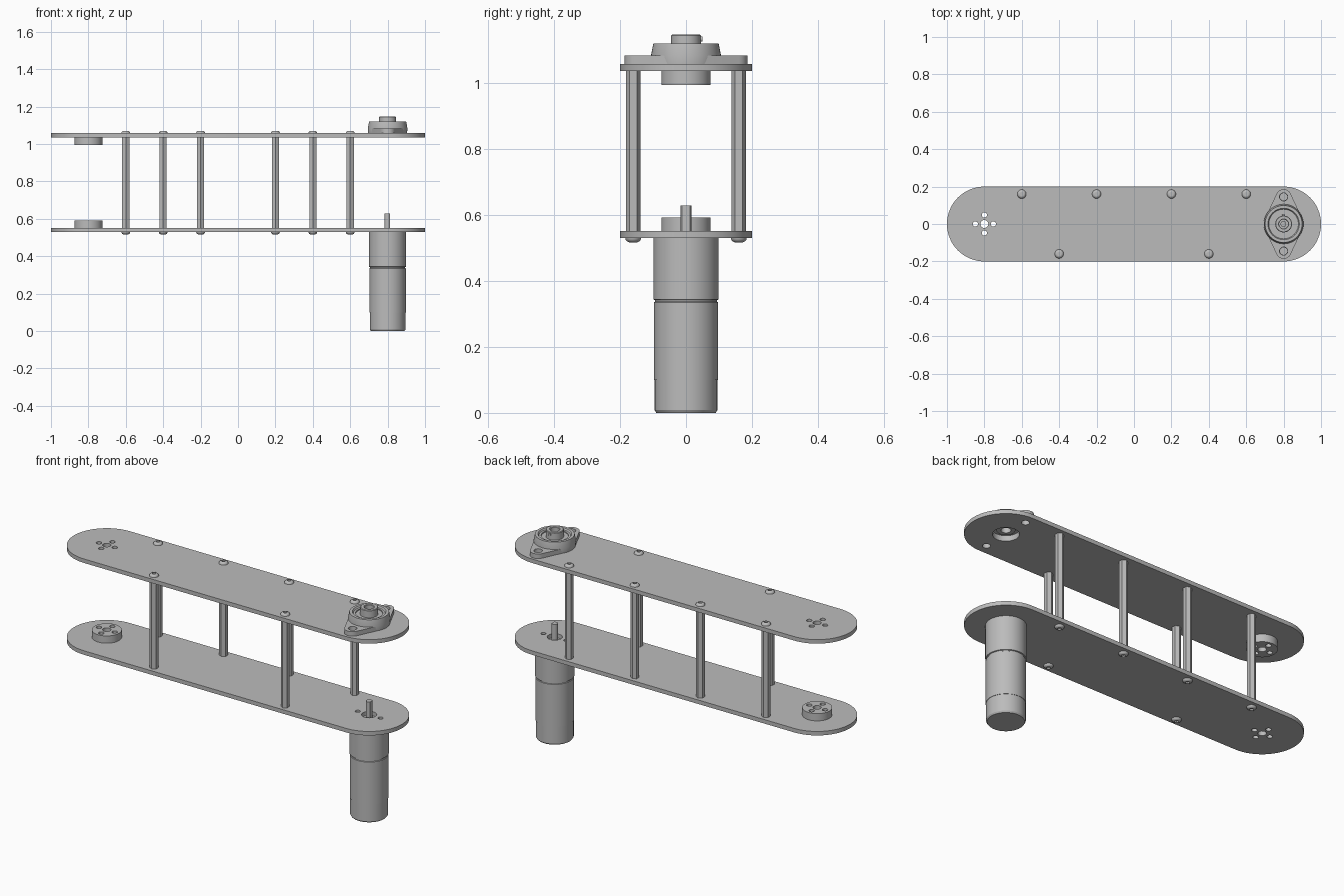
import bpy, bmesh
from math import sin, cos, pi, radians
from mathutils import Vector
from mathutils.geometry import convex_hull_2d

cube = bpy.data.objects.get("Cube")
if cube:
    bpy.data.objects.remove(cube, do_unlink=True)

grey = bpy.data.materials.new("machined grey")
grey.use_nodes = True
COLOUR = (0.5, 0.5, 0.5, 1)
grey.diffuse_color = COLOUR
grey.node_tree.nodes["Principled BSDF"].inputs["Base Color"].default_value = COLOUR


def finish(bm, name, location):
    bmesh.ops.recalc_face_normals(bm, faces=bm.faces[:])
    mesh = bpy.data.meshes.new(name)
    bm.to_mesh(mesh)
    bm.free()
    mesh.materials.append(grey)
    obj = bpy.data.objects.new(name, mesh)
    obj.location = location
    bpy.context.collection.objects.link(obj)
    bpy.ops.object.select_all(action="DESELECT")
    obj.select_set(True)
    bpy.context.view_layer.objects.active = obj
    bpy.ops.object.shade_smooth_by_angle(angle=radians(30))
    return obj


def circle(r, x=0, y=0, n=32, turn=0):
    return [(x + r * cos(turn + 2 * pi * i / n), y + r * sin(turn + 2 * pi * i / n))
            for i in range(n)]


def hull(points):
    vecs = [Vector(p) for p in points]
    return [tuple(vecs[i]) for i in convex_hull_2d(vecs)]


def prism(name, outline, holes, height, location):
    """Extrude an outline upward, leaving the hole loops open."""
    bm = bmesh.new()
    for loop in [outline] + holes:
        verts = [bm.verts.new((x, y, 0)) for x, y in loop]
        for i, v in enumerate(verts):
            bm.edges.new((verts[i - 1], v))
    bmesh.ops.triangle_fill(bm, edges=bm.edges[:], use_beauty=True, normal=(0, 0, 1))
    ext = bmesh.ops.extrude_face_region(bm, geom=bm.faces[:], use_keep_orig=True)
    top = [g for g in ext["geom"] if isinstance(g, bmesh.types.BMVert)]
    bmesh.ops.translate(bm, verts=top, vec=(0, 0, height))
    return finish(bm, name, location)


def lathe(name, profile, location, closed=False, steps=48):
    """Turn an (r, z) profile around the vertical axis."""
    bm = bmesh.new()
    verts = [bm.verts.new((r, 0, z)) for r, z in profile]
    for a, b in zip(verts, verts[1:] + (verts[:1] if closed else [])):
        bm.edges.new((a, b))
    bmesh.ops.spin(bm, geom=bm.verts[:] + bm.edges[:], cent=(0, 0, 0),
                   axis=(0, 0, 1), angle=2 * pi, steps=steps)
    bmesh.ops.remove_doubles(bm, verts=bm.verts[:], dist=0.0001)
    return finish(bm, name, location)


END = 0.8            # distance of both axles from the middle
LOW, HIGH = 0.53, 1.036
THICK = 0.022

# Side plates with axle, bolt and motor holes
stadium = hull(circle(0.2, -END, n=64) + circle(0.2, END, n=64))
hub_bolts = [(0.048, 0), (-0.048, 0), (0, 0.048), (0, -0.048)]
hub_holes = [circle(0.021, -END, n=24)]
hub_holes += [circle(0.014, -END + x, y, 16) for x, y in hub_bolts]
motor_holes = [circle(0.038, END)] + [circle(0.013, END + s * 0.07, n=16) for s in (-1, 1)]
bearing_holes = [circle(0.065, END)] + [circle(0.02, END, s * 0.145, 20) for s in (-1, 1)]
prism("lower_plate", stadium, hub_holes + motor_holes, THICK, (0, 0, LOW))
prism("upper_plate", stadium, hub_holes + bearing_holes, THICK, (0, 0, HIGH))

# Round hubs facing each other
hub_cut = [circle(0.021, n=24)] + [circle(0.014, x, y, 16) for x, y in hub_bolts]
prism("lower_hub", circle(0.075, n=48), hub_cut, 0.04, (-END, 0, LOW + THICK))
prism("upper_hub", circle(0.075, n=48), hub_cut, 0.042, (-END, 0, HIGH - 0.042))

# Hexagonal spacers with a button-head screw at each end
screw = [(0, 0), (0.024, 0), (0.023, 0.005), (0.019, 0.01), (0.013, 0.013),
         (0.01, 0.013), (0.01, 0.005), (0, 0.005)]
spots = [(x, 0.16) for x in (-0.6, -0.2, 0.2, 0.6)] + [(x, -0.16) for x in (-0.4, 0.4)]
for x, y in spots:
    base = LOW + THICK
    prism("spacer", circle(0.022, n=6, turn=pi / 2), [], HIGH - base, (x, y, base))
    lathe("upper_screw", screw, (x, y, HIGH + THICK), steps=20)
    lathe("lower_screw", [(r, -z) for r, z in screw], (x, y, LOW), steps=20)

# Gear motor: gearbox above, can and end cap below
lathe("motor", [(0, 0), (0.09, 0), (0.095, 0.008), (0.095, 0.1), (0.097, 0.1),
                (0.097, 0.335), (0.094, 0.337), (0.094, 0.342), (0.099, 0.344),
                (0.099, LOW), (0, LOW)], (END, 0, 0))
shaft = [(min(x, 0.012), y) for x, y in circle(0.0165, n=32)]
prism("motor_shaft", hull(shaft), [], 0.098, (END, 0, LOW))

# Flange bearing: diamond base, domed housing, shield and inner ring
top = HIGH + THICK
diamond = hull(circle(0.103, n=64) + circle(0.041, 0, 0.145) + circle(0.041, 0, -0.145))
prism("bearing_base", diamond,
      [circle(0.08, n=48)] + [circle(0.022, 0, s * 0.145, 20) for s in (-1, 1)],
      0.025, (END, 0, top))
lathe("bearing_housing", [(0.068, 0), (0.104, 0), (0.106, 0.026), (0.099, 0.062),
                          (0.084, 0.062), (0.079, 0.054), (0.068, 0.054)],
      (END, 0, top), closed=True)
lathe("bearing_shield", [(0.044, 0.01), (0.069, 0.01), (0.069, 0.048), (0.044, 0.048)],
      (END, 0, top), closed=True)
lathe("bearing_ring", [(0.024, 0), (0.045, 0), (0.045, 0.086), (0.042, 0.089),
                       (0.027, 0.089), (0.024, 0.086)], (END, 0, top), closed=True)
set_screw = lathe("set_screw", [(0, 0), (0.008, 0), (0.008, 0.015), (0, 0.015)],
                  (END, 0.035, top + 0.075), steps=16)
set_screw.rotation_euler.x = -pi / 2
